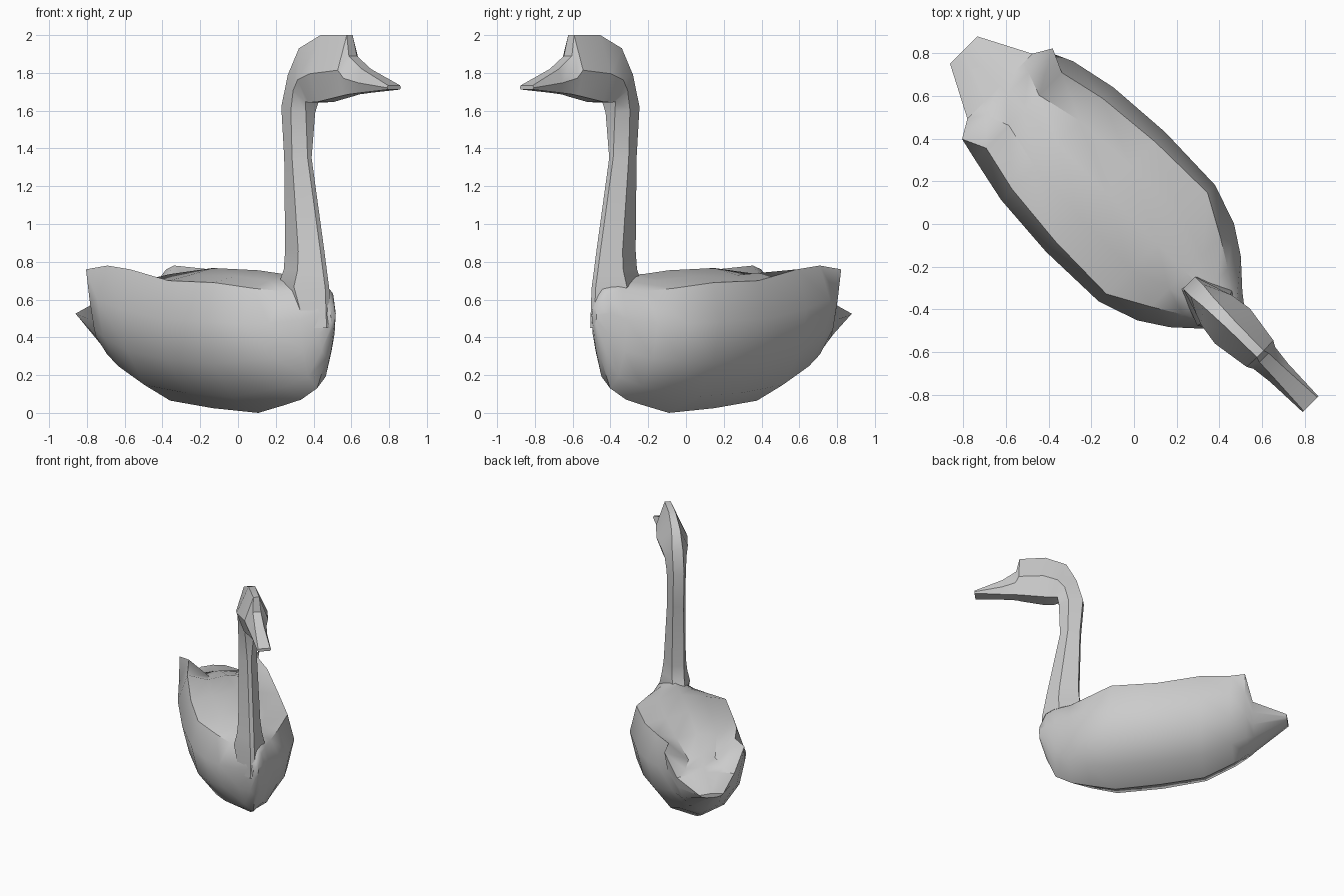
import bpy, bmesh, math
from mathutils import Matrix, Vector

if "Cube" in bpy.data.objects:
    bpy.data.objects.remove(bpy.data.objects["Cube"])

grey = bpy.data.materials.new("plain_grey")
grey.use_nodes = True
tone = (0.6, 0.6, 0.6, 1)
grey.diffuse_color = tone
grey.node_tree.nodes["Principled BSDF"].inputs["Base Color"].default_value = tone

# The bird is shaped facing +x, then turned to face diagonally
TURN = Matrix.Rotation(math.radians(-45), 4, 'Z')


def mirror_ring(half):
    """Close a half outline by adding its mirror image across y = 0."""
    other = [Vector((p.x, -p.y, p.z)) for p in reversed(half) if p.y > 0]
    return half + other


def loft(name, rings, side_shift):
    """Skin equal-length rings, cap both ends, shade and colour."""
    place = TURN @ Matrix.Translation((0, side_shift, 0))
    bm = bmesh.new()
    loops = [[bm.verts.new(place @ p) for p in ring] for ring in rings]
    n = len(loops[0])
    for a, b in zip(loops, loops[1:]):
        for i in range(n):
            j = (i + 1) % n
            bm.faces.new((a[i], a[j], b[j], b[i]))
    bm.faces.new(loops[0])
    bm.faces.new(loops[-1])
    bmesh.ops.recalc_face_normals(bm, faces=bm.faces)
    mesh = bpy.data.meshes.new(name)
    bm.to_mesh(mesh)
    bm.free()
    mesh.materials.append(grey)
    obj = bpy.data.objects.new(name, mesh)
    bpy.context.collection.objects.link(obj)
    bpy.ops.object.select_all(action='DESELECT')
    obj.select_set(True)
    bpy.context.view_layer.objects.active = obj
    bpy.ops.object.shade_smooth_by_angle(angle=math.radians(38))


def body_ring(x, keel, wide, edge_y, edge_z, inner_y, inner_z, ridge):
    """Keel, rounded flank, raised wing edge, then the back."""
    rise = edge_z - keel
    return mirror_ring([
        Vector((x, 0, keel)),
        Vector((x, wide * .52, keel + rise * .12)),
        Vector((x, wide * .87, keel + rise * .38)),
        Vector((x, wide, keel + rise * .7)),
        Vector((x, edge_y, edge_z)),
        Vector((x, inner_y, inner_z)),
        Vector((x, 0, ridge))])


def neck_ring(back_x, back_z, front_x, front_z, wide, back_y, front_y):
    """Nape or crown edge, widest side point, throat or jaw edge."""
    back = Vector((back_x, 0, back_z))
    front = Vector((front_x, 0, front_z))
    side = front.lerp(back, .42)
    return mirror_ring([
        back + Vector((0, back_y, 0)),
        side + Vector((0, wide, 0)),
        front + Vector((0, front_y, 0))])


# Body with raised wing ends and flat tail
body = [
    (-1.14, .5, .08, .09, .525, .04, .53, .535),
    (-.9, .3, .2, .215, .57, .1, .59, .6),
    (-.85, .25, .275, .3, .76, .14, .61, .62),
    (-.74, .175, .325, .25, .78, .1, .635, .66),
    (-.52, .065, .372, .3, .76, .15, .71, .735),
    (-.2, .025, .395, .33, .7, .17, .73, .767),
    (.14, 0, .385, .335, .69, .17, .725, .755),
    (.33, .04, .32, .23, .66, .11, .7, .735),
    (.46, .07, .235, .15, .645, .08, .69, .73),
    (.58, .13, .125, .09, .65, .05, .68, .7),
    (.65, .29, .07, .05, .63, .03, .65, .66),
    (.7, .46, .018, .015, .54, .01, .55, .56)]
loft("body", [body_ring(*s) for s in body], .012)

# Neck bending over into the head and the flat beak
neck_and_head = [
    (.46, .45, .69, .45, .08, .05, .015),
    (.36, .68, .68, .66, .115, .045, .015),
    (.4, .76, .663, .75, .095, .045, .015),
    (.41, .86, .645, .85, .083, .045, .015),
    (.398, 1.35, .548, 1.35, .068, .04, .015),
    (.376, 1.62, .555, 1.59, .072, .04, .035),
    (.425, 1.79, .566, 1.648, .082, .04, .05),
    (.5, 1.93, .6, 1.643, .1, .032, .058),
    (.655, 2, .67, 1.647, .116, .025, .062),
    (.848, 2, .845, 1.68, .088, .022, .048),
    (.872, 1.89, .875, 1.686, .072, .03, .042),
    (.975, 1.82, .97, 1.695, .06, .034, .04),
    (1.18, 1.734, 1.18, 1.712, .052, .045, .045)]
loft("neck_and_head", [neck_ring(*s) for s in neck_and_head], -.012)
